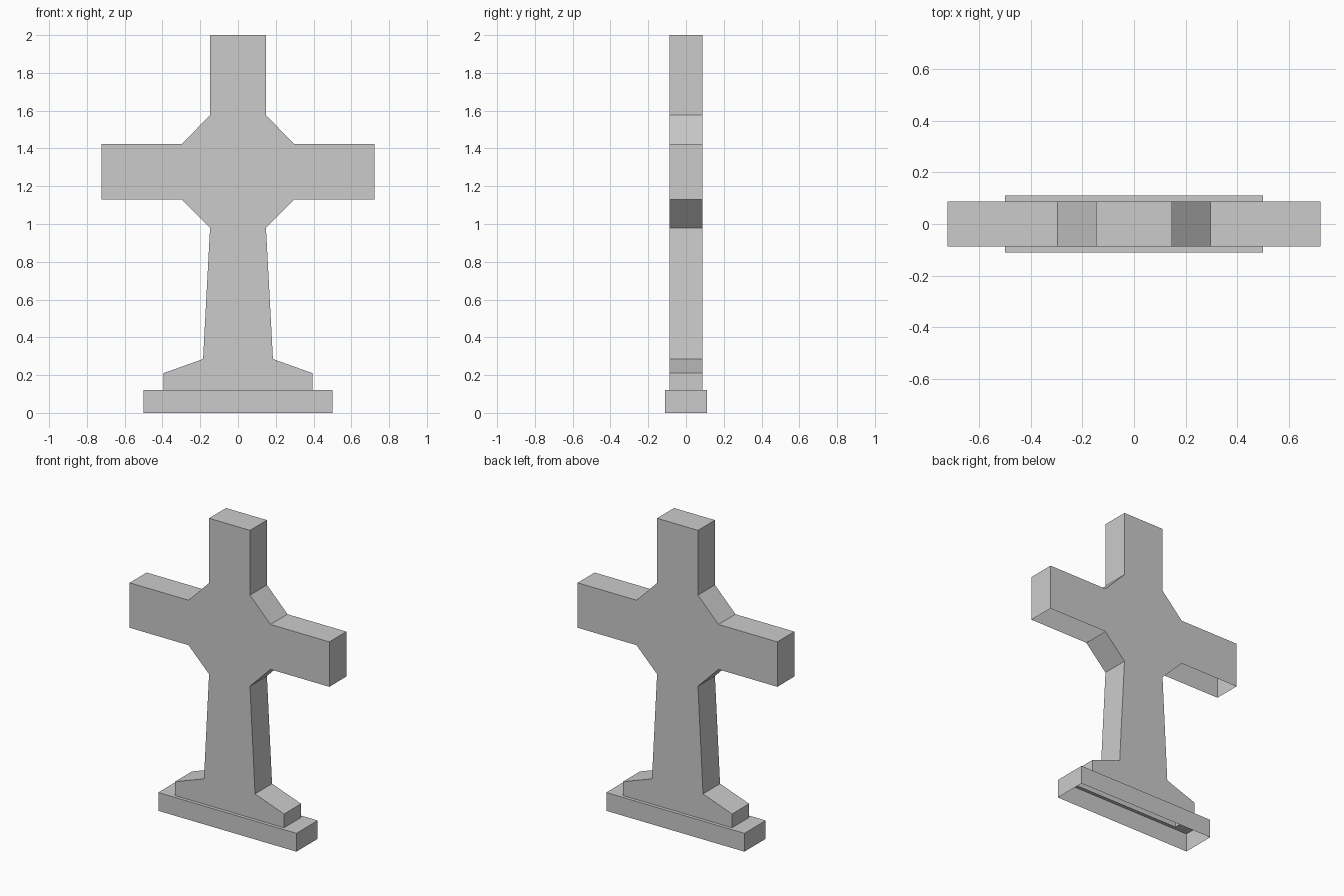
import bpy, bmesh

if "Cube" in bpy.data.objects:
    bpy.data.objects.remove(bpy.data.objects["Cube"])

HALF_T = 0.088   # half thickness of the cross
BASE_T = 0.11    # half thickness of the base
BASE_H = 0.12


def finish(name, bm):
    bmesh.ops.recalc_face_normals(bm, faces=bm.faces)
    mesh = bpy.data.meshes.new(name)
    bm.to_mesh(mesh)
    bm.free()
    bpy.context.collection.objects.link(bpy.data.objects.new(name, mesh))


# Cross: mirrored half profile (x, z) from foot to top, given thickness
half = [(0.395, BASE_H), (0.395, 0.21), (0.185, 0.285), (0.148, 0.98),
        (0.297, 1.13), (0.723, 1.13), (0.723, 1.424), (0.297, 1.424),
        (0.148, 1.576), (0.148, 2.0)]
profile = half + [(-x, z) for x, z in reversed(half)]
n = len(profile)
open_edges = {4, n - 6, n - 1}   # undersides of the arms and foot are open

bm = bmesh.new()
front = [bm.verts.new((x, -HALF_T, z)) for x, z in profile]
back = [bm.verts.new((x, HALF_T, z)) for x, z in profile]
bm.faces.new(front)
bm.faces.new(back[::-1])
for i in range(n):
    if i not in open_edges:
        j = (i + 1) % n
        bm.faces.new((front[j], front[i], back[i], back[j]))
finish("cross", bm)


# Base: four walls and a top rim around the foot, open underneath
def ring(bm, x, y, z):
    return [bm.verts.new((sx * x, sy * y, z))
            for sx, sy in ((-1, -1), (1, -1), (1, 1), (-1, 1))]


bm = bmesh.new()
rings = [ring(bm, 0.5, BASE_T, 0), ring(bm, 0.5, BASE_T, BASE_H),
         ring(bm, 0.395, HALF_T, BASE_H)]
for a, b in zip(rings, rings[1:]):
    for i in range(4):
        j = (i + 1) % 4
        bm.faces.new((a[i], a[j], b[j], b[i]))
finish("base", bm)
